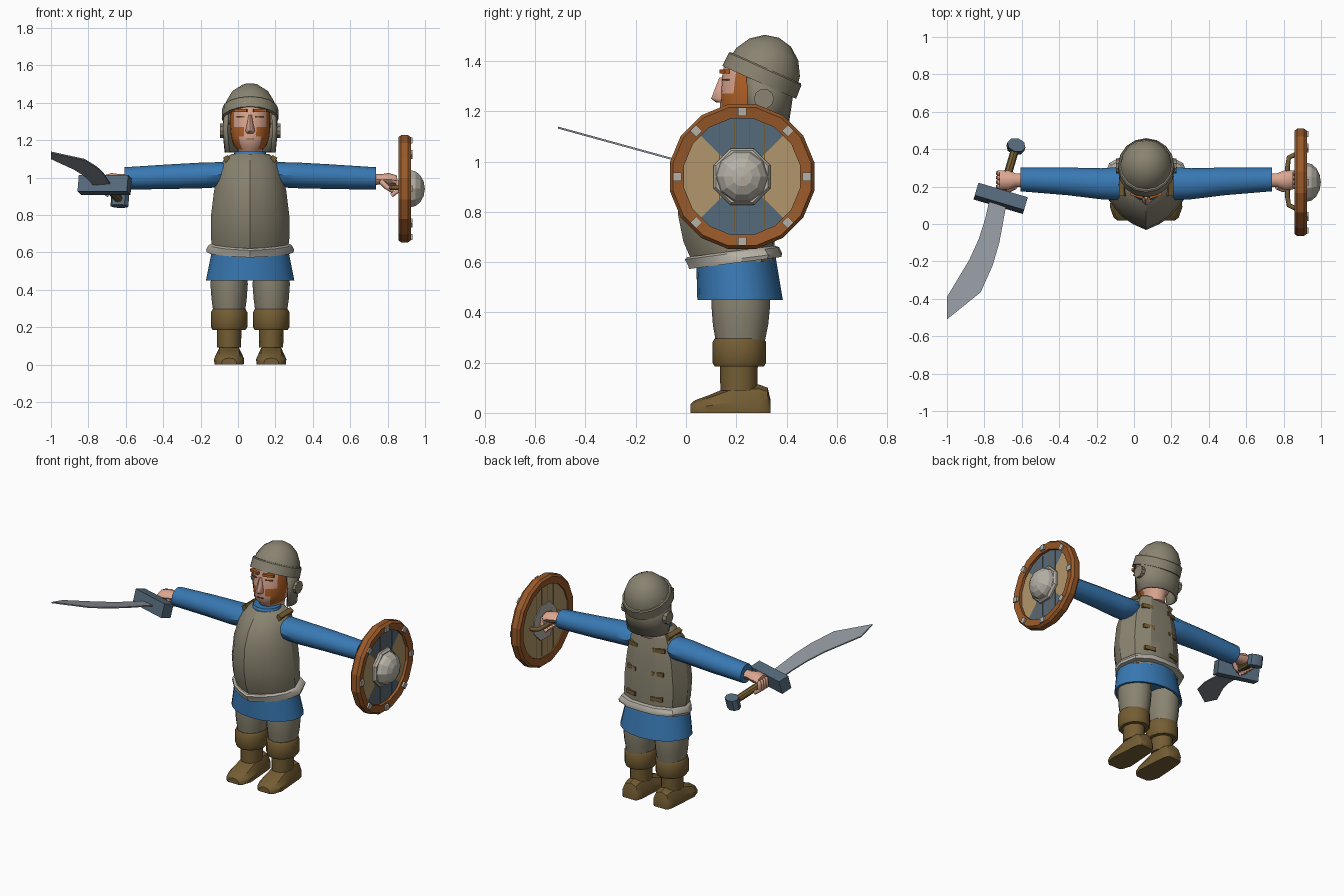
import bpy, bmesh
from math import sin, cos, pi, radians
from mathutils import Matrix, Vector

cube = bpy.data.objects.get("Cube")
if cube:
    bpy.data.objects.remove(cube, do_unlink=True)

CX = 0.065                         # body centre line
SIDES = ((-1, "right"), (1, "left"))


def material(name, code):
    rgb = [(int(code[i:i + 2], 16) / 255) ** 2.2 for i in (0, 2, 4)] + [1]
    m = bpy.data.materials.new(name)
    m.use_nodes = True
    m.diffuse_color = rgb
    m.node_tree.nodes["Principled BSDF"].inputs["Base Color"].default_value = rgb
    return m


BLUE = material("blue cloth", "3b78b2")
DRAB = material("drab steel", "888270")
PALE = material("pale steel", "b4afa4")
LEATHER = material("brown leather", "735d36")
SKIN = material("skin", "dba58f")
HAIR = material("ginger hair", "b0602a")
WOOD = material("rim wood", "985a2e")
TAN = material("tan planks", "b0956a")
SLATE = material("slate", "56697a")
BLADE = material("blade steel", "8f959d")


def finish(name, bm, mats, angle=35, rule=None):
    """Turn a bmesh into an object; rule picks a material index per face."""
    bmesh.ops.recalc_face_normals(bm, faces=bm.faces)
    bm.normal_update()
    if rule:
        for f in bm.faces:
            f.material_index = rule(f.calc_center_median(), f.normal)
    me = bpy.data.meshes.new(name)
    bm.to_mesh(me)
    bm.free()
    for m in mats:
        me.materials.append(m)
    me.shade_smooth()
    me.set_sharp_from_angle(angle=radians(angle))
    ob = bpy.data.objects.new(name, me)
    bpy.context.scene.collection.objects.link(ob)
    return ob


def loft(name, rings, mats, angle=35, rule=None, cyclic=False, closed=True, caps=True):
    bm = bmesh.new()
    vs = [[bm.verts.new(p) for p in r] for r in rings]
    n = len(rings[0])
    pairs = list(zip(vs, vs[1:])) + ([(vs[-1], vs[0])] if cyclic else [])
    for a, b in pairs:
        for i in range(n if closed else n - 1):
            j = (i + 1) % n
            bm.faces.new((a[i], a[j], b[j], b[i]))
    if caps and closed and not cyclic:
        bm.faces.new(vs[0])
        bm.faces.new(vs[-1])
    return finish(name, bm, mats, angle, rule)


def solid(name, kind, mat, loc, size, rot=None, seg=12, rule=None):
    """Box, cylinder, ball or half ball, with full sizes; axis is local z."""
    bm = bmesh.new()
    if kind == "box":
        bmesh.ops.create_cube(bm, size=1)
    elif kind == "cyl":
        bmesh.ops.create_cone(bm, cap_ends=True, cap_tris=True, segments=seg,
                              radius1=0.5, radius2=0.5, depth=1)
    else:
        bmesh.ops.create_uvsphere(bm, u_segments=seg, v_segments=8, radius=0.5)
        if kind == "dome":
            low = [v for v in bm.verts if v.co.z < -0.01]
            bmesh.ops.delete(bm, geom=low, context="VERTS")
    m = Matrix.Translation(loc) @ (rot or Matrix()).to_4x4() @ Matrix.Diagonal((*size, 1))
    bm.transform(m)
    return finish(name, bm, mat if isinstance(mat, list) else [mat], 35, rule)


def tube(name, points, radius, mat):
    cu = bpy.data.curves.new(name, "CURVE")
    cu.dimensions = "3D"
    cu.bevel_depth, cu.bevel_resolution, cu.use_fill_caps = radius, 1, True
    sp = cu.splines.new("POLY")
    sp.points.add(len(points) - 1)
    for p, co in zip(sp.points, points):
        p.co = (*co, 1)
    cu.materials.append(mat)
    ob = bpy.data.objects.new(name, cu)
    bpy.context.scene.collection.objects.link(ob)


def oval(z, rx, y0, y1, cx=CX, n=16):
    return [(cx + rx * sin(2 * pi * i / n),
             (y0 + y1) / 2 - (y1 - y0) / 2 * cos(2 * pi * i / n), z) for i in range(n)]


HALF = [(0, -1), (.33, -.84), (.63, -.62), (.9, -.25), (1, .15), (.84, .7), (.42, .97)]
SECTION = HALF + [(0, 1)] + [(-x, y) for x, y in HALF[:0:-1]]


def keeled(z, hw, y0, y1, slope=0):
    """Torso cross-section with a ridge down the front."""
    pts = [(CX + u * hw, y0 + (v + 1) / 2 * (y1 - y0)) for u, v in SECTION]
    return [(x, y, z + slope * (y - 0.2)) for x, y in pts]


# Torso: breastplate, flared hem, tunic skirt and collar
loft("breastplate", [keeled(.6, .2, .025, .35), keeled(.68, .21, -.01, .352),
                     keeled(.79, .21, -.032, .352), keeled(.93, .193, -.025, .345),
                     keeled(1.03, .17, .015, .335), keeled(1.1, .14, .075, .32),
                     keeled(1.125, .1, .11, .3)], [DRAB], 25)
loft("breastplate_hem", [keeled(.645, .207, .005, .355, .13), keeled(.637, .222, -.005, .37, .13),
                         keeled(.612, .235, .008, .382, .13), keeled(.597, .232, .012, .38, .13),
                         keeled(.597, .2, .04, .35, .13)], [PALE])
loft("tunic_skirt", [oval(.63, .2, .04, .355, n=20), oval(.45, .236, .045, .385, n=20),
                     oval(.45, .222, .06, .37, n=20), oval(.5, .205, .06, .355, n=20)], [BLUE])
loft("collar", [oval(1.05, .11, .085, .3), oval(1.14, .082, .13, .29)], [BLUE])

# Back buckles and shoulder straps
for s, side in SIDES:
    for k, z in enumerate((.71, .87, 1.02)):
        solid(f"{side}_back_strap_{k}", "box", LEATHER, (CX + s * .09, .336 - .012 * k, z),
              (.075, .03, .026), Matrix.Rotation(-s * .25, 3, "Z"))
    solid(f"{side}_shoulder_strap", "box", LEATHER, (CX + s * .125, .215, 1.1),
          (.03, .13, .03), Matrix.Rotation(s * .5, 3, "Y"))

# Legs and boots
for s, side in SIDES:
    lx = CX + s * .1125

    def leg(z, rx, ry, cy):
        return oval(z, rx, cy - ry, cy + ry, lx, 12)
    loft(f"{side}_trouser_leg", [leg(.27, .083, .095, .216), leg(.35, .094, .11, .217),
                                 leg(.43, .1, .117, .218), leg(.53, .09, .11, .218)], [DRAB])
    loft(f"{side}_boot_cuff", [leg(.185, .088, .098, .212), leg(.2, .097, .107, .212),
                               leg(.28, .097, .107, .212), leg(.296, .088, .098, .212)], [LEATHER])
    loft(f"{side}_boot_shaft", [leg(.09, .064, .073, .21), leg(.2, .066, .076, .21)], [LEATHER])
    arch = [(-.96, 0), (-1, .4), (-.68, .85), (0, 1), (.68, .85), (1, .4), (.96, 0)]
    loft(f"{side}_foot", [[(lx + u * hw, y, v * h) for u, v in arch] for y, hw, h in
                          ((.018, .04, .035), (.035, .062, .05), (.09, .081, .07), (.19, .074, .112),
                           (.29, .066, .113), (.325, .058, .1), (.337, .045, .05))], [LEATHER])

# Arms and hands
for s, side in SIDES:
    def across(dx, cy, ry, cz, rz, n=12):
        return [(CX + s * dx, cy + ry * cos(2 * pi * i / n), cz + rz * sin(2 * pi * i / n))
                for i in range(n)]
    loft(f"{side}_sleeve", [across(.1, .215, .07, 1.03, .055), across(.16, .215, .088, 1.015, .067),
                            across(.24, .215, .083, 1.012, .069), across(.42, .228, .074, 1.005, .066),
                            across(.672, .238, .063, .995, .06)], [BLUE])
    loft(f"{side}_palm", [across(.64, .235, .036, .99, .03, 8), across(.7, .235, .036, .99, .028, 8),
                          across(.74, .235, .052, .99, .034, 8), across(.785, .235, .05, .985, .026, 8)],
         [SKIN], 50)
    for k in range(4):
        y = .2 + .024 * k
        tube(f"{side}_finger_{k}", [(CX + s * dx, y, z) for dx, z in
                                    ((.75, .99), (.787, .978), (.792, .93), (.755, .905))], .014, SKIN)
    tube(f"{side}_thumb", [(CX + s * dx, y, z) for dx, y, z in
                           ((.7, .2, .98), (.73, .185, .95), (.765, .19, .93))], .015, SKIN)

# Head: face with side whiskers, brows, eyes, nose and mouth


def whiskers(c, n):
    dx = abs(c.x - CX)
    return int(c.y < .26 and dx > (.045 if c.z < 1.27 else .085) and c.z > 1.14)


loft("head", [oval(1.09, .065, .19, .34, n=20), oval(1.15, .068, .165, .36, n=20),
              oval(1.175, .09, .142, .37, n=20), oval(1.22, .103, .135, .38, n=20),
              oval(1.27, .108, .137, .39, n=20), oval(1.33, .108, .142, .4, n=20),
              oval(1.4, .102, .155, .4, n=20)], [SKIN, HAIR], 40, whiskers)
loft("nose", [oval(1.235, .018, .12, .17, n=8), oval(1.25, .025, .1, .17, n=8),
              oval(1.29, .016, .115, .17, n=8), oval(1.335, .01, .133, .17, n=8)], [SKIN], 50)
for s, side in SIDES:
    turn = Matrix.Rotation(s * .3, 3, "Z")
    solid(f"{side}_eyebrow", "box", HAIR, (CX + s * .05, .154, 1.358), (.07, .02, .016), turn)
    solid(f"{side}_eye", "box", LEATHER, (CX + s * .05, .158, 1.325), (.045, .016, .006), turn)
solid("mouth", "box", LEATHER, (CX, .138, 1.205), (.04, .01, .006))

# Helmet: tilted dome with brow band, neck guard and ear discs
tilt = Matrix.Rotation(radians(-24), 3, "X")
crown = Vector((CX, .3, 1.335))
solid("helmet_dome", "dome", DRAB, crown, (.288, .3, .345), tilt, 16)
band = [(-.022, .152, .161), (.036, .15, .158), (.042, .144, .152), (.042, .125, .13), (-.022, .13, .14)]
loft("helmet_band", [[crown + tilt @ Vector((rx * cos(2 * pi * i / 16), ry * sin(2 * pi * i / 16), z))
                      for i in range(16)] for z, rx, ry in band], [DRAB], caps=False, cyclic=True)
arc = [radians(-28 + 236 * i / 14) for i in range(15)]
guard = loft("neck_guard", [[(CX + a * cos(t), .3 + b * sin(t), z) for t in arc] for z, a, b in
                            ((1.37, .134, .12), (1.25, .142, .117), (1.135, .13, .1))],
             [DRAB], closed=False)
thick = guard.modifiers.new("thickness", "SOLIDIFY")
thick.thickness, thick.offset = .014, 0
TO_X = Matrix.Rotation(pi / 2, 3, "Y")
for s, side in SIDES:
    solid(f"{side}_ear_disc", "cyl", DRAB, (CX + s * .147, .31, 1.25), (.08, .08, .03), TO_X, 10)

# Sword
frame = Matrix.Rotation(radians(-16.4), 3, "Z") @ Matrix.Rotation(radians(-15.4), 3, "X")
hilt = Vector((-.713, .137, .96))
TO_Y = Matrix.Rotation(pi / 2, 3, "X")
solid("sword_guard", "box", SLATE, hilt, (.275, .072, .09), frame)
solid("sword_grip", "cyl", LEATHER, hilt + frame @ Vector((0, .15, 0)), (.044, .044, .28),
      frame @ TO_Y, 8)
solid("sword_pommel", "cyl", SLATE, hilt + frame @ Vector((0, .3, 0)), (.1, .075, .07),
      frame, 8)
outline = [(-.775, .12), (-.795, .03), (-.83, -.08), (-.88, -.19), (-1, -.39), (-1, -.51),
           (-.82, -.365), (-.755, -.22), (-.72, -.1), (-.685, .09)]
loft("sword_blade", [[(x, y, .995 - .275 * y + dz) for x, y in outline] for dz in (-.004, .004)], [BLADE])

# Shield: rim, quartered planks, boss, rivets and handle
SY, SZ = .223, .94


def around(r, x, deg):
    t = radians(deg)
    return (x, SY + r * cos(t), SZ + r * sin(t))


rim = [(.235, .864), (.28, .858), (.293, .872), (.293, .908), (.28, .925), (.235, .918)]
loft("shield_rim", [[around(r, x, 22.5 * k + 11.25) for r, x in rim] for k in range(16)],
     [WOOD], 15, cyclic=True)
solid("shield_planks", "cyl", [TAN, SLATE], (.886, SY, SZ), (.49, .49, .028), TO_X, 16,
      lambda c, n: int(n.x > .5 and abs(c.z - SZ) > abs(c.y - SY)))
for k, dy in enumerate((-.09, -.03, .03, .09)):
    solid(f"shield_plank_seam_{k}", "box", LEATHER, (.886, SY + dy, SZ), (.031, .004, .44))
for name, r0, x0, r1, x1 in (("shield_boss_plate", .122, .866, .112, .925),):
    loft(name, [[around(r, x, 45 * k + 22.5) for k in range(8)] for r, x in
                ((r0, x0), (r0, .912), (r1, x1))], [PALE], 15)
solid("shield_boss", "dome", PALE, (.92, SY, SZ), (.21, .21, .158), TO_X, 10).data.shade_flat()
for k in range(8):
    solid(f"shield_rivet_{k}", "box", PALE, around(.258, .92, 45 * k), (.026, .034, .034),
          Matrix.Rotation(radians(45 * k), 3, "X"))
tube("shield_handle", [(x, y, .945) for x, y in ((.87, .08), (.828, .1), (.82, .15), (.82, .3),
                                                (.828, .355), (.87, .375))], .013, LEATHER)
